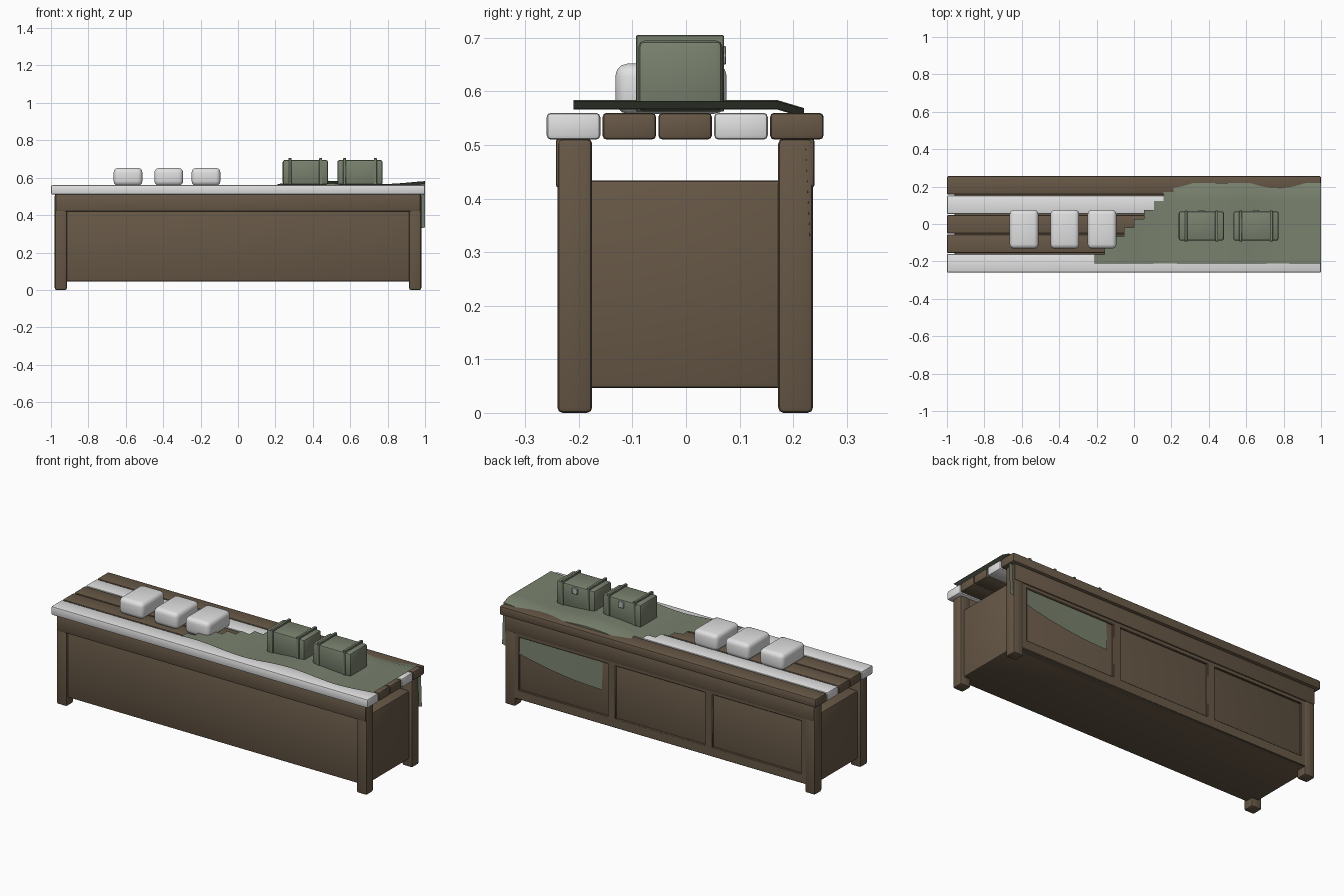
import bpy, bmesh, math

old = bpy.data.objects.get("Cube")
if old:
    bpy.data.objects.remove(old, do_unlink=True)


def material(name, rgb):
    m = bpy.data.materials.new(name)
    m.use_nodes = True
    m.diffuse_color = (*rgb, 1)
    m.node_tree.nodes["Principled BSDF"].inputs["Base Color"].default_value = (*rgb, 1)
    return m


WOOD = material("brown wood", (0.135, 0.097, 0.062))
WHITE = material("off white", (0.75, 0.75, 0.75))
GREEN = material("olive green", (0.19, 0.22, 0.155))
METAL = material("grey metal", (0.45, 0.47, 0.45))


def finish(bm, name, mat):
    mesh = bpy.data.meshes.new(name)
    bm.to_mesh(mesh)
    bm.free()
    mesh.materials.append(mat)
    ob = bpy.data.objects.new(name, mesh)
    bpy.context.collection.objects.link(ob)
    bpy.ops.object.select_all(action="DESELECT")
    ob.select_set(True)
    bpy.context.view_layer.objects.active = ob
    bpy.ops.object.shade_smooth_by_angle(angle=math.radians(40))
    return ob


def box(name, mat, xs, ys, zs, bevel=0.0, segments=2):
    """Box given by its extents on each axis, with rounded edges."""
    bm = bmesh.new()
    bmesh.ops.create_cube(bm, size=1)
    for v in bm.verts:
        v.co = [sum(r) / 2 + c * (r[1] - r[0]) for c, r in zip(v.co, (xs, ys, zs))]
    if bevel:
        bmesh.ops.bevel(bm, geom=bm.edges[:], offset=bevel, segments=segments,
                        profile=0.5, affect="EDGES")
    return finish(bm, name, mat)


# Counter top: five planks running the full length
for i, mat in enumerate((WHITE, WOOD, WOOD, WHITE, WOOD)):
    y = -0.26 + 0.1042 * i
    box(f"top_plank_{i + 1}", mat, (-1, 1), (y, y + 0.1), (0.51, 0.56), 0.008)

# Legs and the long rails beneath the planks
for sx, side in ((1, "left"), (-1, "right")):
    xs = sorted((sx * 0.915, sx * 0.98))
    box(f"front_{side}_leg", WOOD, xs, (-0.24, -0.175), (0, 0.512), 0.01)
    box(f"back_{side}_leg", WOOD, xs, (0.172, 0.237), (0, 0.512), 0.01)
box("front_rail", WOOD, (-0.976, 0.976), (-0.243, -0.178), (0.42, 0.512), 0.006)
box("back_rail", WOOD, (-0.976, 0.976), (0.175, 0.24), (0.42, 0.512), 0.006)

# Cabinet body, open between its lid and the planks
box("cabinet_body", WOOD, (-0.96, 0.96), (-0.225, 0.224), (0.046, 0.434), 0.008)

# Raised frame on the back, leaving three sunk panels
FRAME_Y = (0.19, 0.234)
box("back_frame_bottom", WOOD, (-0.93, 0.93), FRAME_Y, (0.046, 0.1), 0.003, 1)
box("back_frame_top", WOOD, (-0.93, 0.93), FRAME_Y, (0.4, 0.43), 0.003, 1)
for i, (x, half) in enumerate(((-0.91, 0.018), (-0.306, 0.025), (0.306, 0.025), (0.91, 0.018))):
    box(f"back_frame_post_{i + 1}", WOOD, (x - half, x + half), FRAME_Y, (0.09, 0.41), 0.003, 1)

# Draped cloth: wavy grid with a stepped diagonal edge, falling down the back
COLS, FLAT, DROP, CAP = 23, 8, 6, 11


def cloth_point(row, col):
    x = -0.21 + 1.21 * col / COLS
    wave = 0.009 * math.cos(math.tau * (x - 0.47) / 0.6)
    if row <= FLAT:
        return x, -0.21 + 0.38 * row / FLAT, 0.575 + wave
    t = (row - FLAT - 1) / DROP
    hem = 0.24 + 0.095 * max(0, (x - 0.35) / 0.65) ** 2
    top = 0.56 + wave
    return x, 0.22 + 0.011 * t, top + (hem - top) * t


bm = bmesh.new()
grid = [[bm.verts.new(cloth_point(r, c)) for c in range(COLS + 1)]
        for r in range(FLAT + DROP + 2)]
for r in range(FLAT + DROP + 1):
    for c in range(min(r, CAP), COLS):
        bm.faces.new((grid[r][c], grid[r][c + 1], grid[r + 1][c + 1], grid[r + 1][c]))
bmesh.ops.delete(bm, geom=[v for v in bm.verts if not v.link_faces], context="VERTS")
finish(bm, "draped_cloth", GREEN)

# Soft white bundles
for i, x in enumerate((-0.588, -0.37, -0.171)):
    box(f"bundle_{i + 1}", WHITE, (x - 0.077, x + 0.077), (-0.132, 0.076),
        (0.558, 0.652), 0.024, 3)

# Strapped cases with a clasp on the back
for i, x in enumerate((0.36, 0.652)):
    box(f"case_{i + 1}", GREEN, (x - 0.121, x + 0.121), (-0.089, 0.068),
        (0.562, 0.695), 0.012)
    for s, side in ((1, "left"), (-1, "right")):
        sx = x + s * 0.082
        box(f"case_{i + 1}_{side}_strap", GREEN, (sx - 0.008, sx + 0.008),
            (-0.093, 0.071), (0.562, 0.705), 0.002, 1)
    box(f"case_{i + 1}_clasp", METAL, (x - 0.016, x + 0.016), (0.06, 0.075),
        (0.65, 0.685), 0.002, 1)
